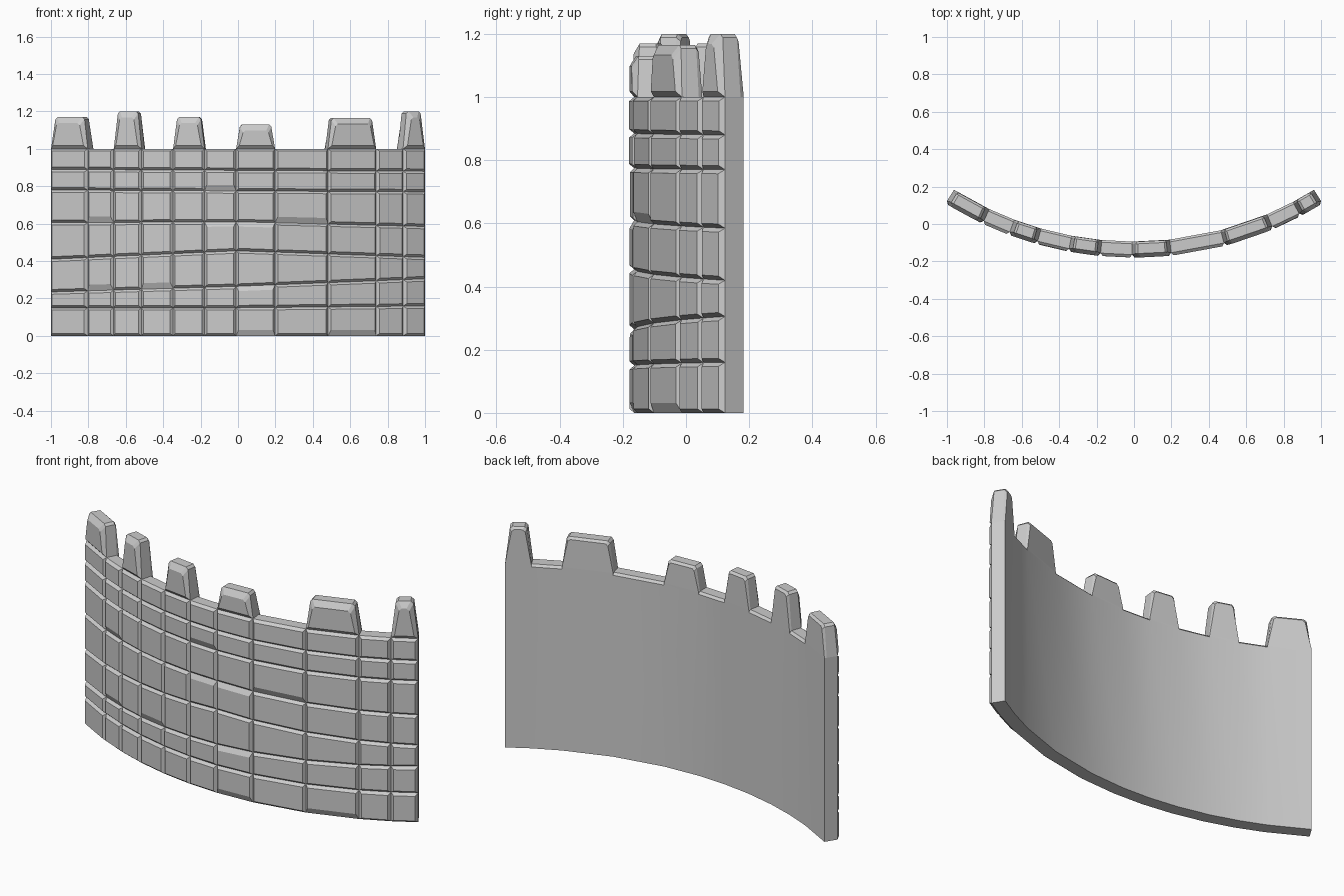
import bpy, bmesh, math, random

if "Cube" in bpy.data.objects:
    bpy.data.objects.remove(bpy.data.objects["Cube"])

random.seed(4)
R, Y0 = 1.897, -0.18          # outer radius and front-most y
G, T, C = 0.016, 0.086, 0.012  # groove depth, wall thickness, back chamfer

COLS = [-1.008, -0.81, -0.67, -0.52, -0.35, -0.18, -0.01, 0.2, 0.485, 0.745, 0.89, 1.008]
# mortar line heights at left, middle and right
ROWS = [(0, 0, 0), (.15, .15, .16), (.235, .265, .305), (.41, .455, .42),
        (.605, .61, .585), (.78, .775, .77), (.89, .885, .88), (1, 1, 1)]
# (column, row): stones with a chipped, deeper bevel on the bottom edge
CHIPPED_LOW = {(1, 2), (3, 2), (7, 4), (5, 5), (6, 0), (8, 0), (1, 4)}
CHIPPED_TOP = {(5, 3), (6, 1), (6, 3)}
MERLONS = {0: 1.17, 2: 1.2, 4: 1.17, 6: 1.13, 8: 1.165, 10: 1.2}


def bend(x, d, z):
    """Flat wall coordinates (x along, d inward, z up) onto the arc."""
    a = math.asin(x / R)
    return ((R - d) * math.sin(a), Y0 + R - (R - d) * math.cos(a), z)


def row_z(r, x):
    l, m, h = ROWS[r]
    return m + (l - m) * -x if x < 0 else m + (h - m) * x


def face(bm, pts):
    bm.faces.new([bm.verts.new(bend(*p)) for p in pts])


def loft(bm, rings, closed=True):
    n = len(rings[0])
    for p, q in zip(rings, rings[1:]):
        for i in range(n if closed else n - 1):
            j = (i + 1) % n
            face(bm, [p[i], p[j], q[j], q[i]])


def finish(bm, name):
    bmesh.ops.remove_doubles(bm, verts=bm.verts, dist=0.0005)
    bmesh.ops.recalc_face_normals(bm, faces=bm.faces)
    me = bpy.data.meshes.new(name)
    bm.to_mesh(me)
    bm.free()
    ob = bpy.data.objects.new(name, me)
    bpy.context.collection.objects.link(ob)
    bpy.ops.object.select_all(action='DESELECT')
    ob.select_set(True)
    bpy.context.view_layer.objects.active = ob
    bpy.ops.object.shade_smooth_by_angle(angle=math.radians(14))
    return ob


# Curved wall: bevelled stones in front, plain back
bm = bmesh.new()
for c, (a, b) in enumerate(zip(COLS, COLS[1:])):
    for r in range(7):
        low, top = 0.013, 0.013
        if (c, r) in CHIPPED_LOW:
            low = 0.032
        if (c, r) in CHIPPED_TOP:
            top = 0.026
        d = random.uniform(0, 0.003)
        outer = [(a, G, row_z(r, a)), (b, G, row_z(r, b)),
                 (b, G, row_z(r + 1, b)), (a, G, row_z(r + 1, a))]
        i, j = a + 0.013, b - 0.013
        inner = [(i, d, row_z(r, i) + low), (j, d, row_z(r, j) + low),
                 (j, d, row_z(r + 1, j) - top), (i, d, row_z(r + 1, i) - top)]
        loft(bm, [outer, inner])
        face(bm, inner)
    # bottom, back and (between the merlons) chamfered top
    if c in MERLONS:
        prof = [(G, 0), (T, 0), (T, 1 - C), (T, 1)]
    else:
        prof = [(G, 0), (T, 0), (T, 1 - C), (T - C, 1), (G, 1)]
    loft(bm, [[(x, d, z) for d, z in prof] for x in (a, b)], closed=False)
for x in COLS[1:-1]:
    face(bm, [(x, T, 1 - C), (x, T - C, 1), (x, T, 1)])
for x in (COLS[0], COLS[-1]):
    face(bm, [(x, G, 0), (x, T, 0), (x, T, 1), (x, G, 1)])
finish(bm, "curved_wall")

# Merlons: tapered teeth with a bevelled front stone
bm = bmesh.new()


def outline(a, b, h, d, side, drop, lift):
    t, k = 0.02 + side, 0.012
    return [(a + side, d, 1 + lift), (a + t, d, h - k - drop), (a + t + k, d, h - drop),
            (b - t - k, d, h - drop), (b - t, d, h - k - drop), (b - side, d, 1 + lift)]


for c, h in MERLONS.items():
    a, b = COLS[c], COLS[c + 1]
    rings = [outline(a, b, h, 0.001, 0.017, 0.032, 0.018),
             outline(a, b, h, G + 0.006, 0, 0, 0),
             outline(a, b, h, T - C, 0, 0, 0),
             outline(a, b, h, T, 0.008, C, 0)]
    rings[1][0], rings[1][5] = (a, G, 1), (b, G, 1)
    rings[3][0], rings[3][5] = (a, T, 1), (b, T, 1)
    loft(bm, rings[:2])
    loft(bm, rings[1:], closed=False)
    face(bm, rings[0])
    face(bm, rings[3])
finish(bm, "merlons")
